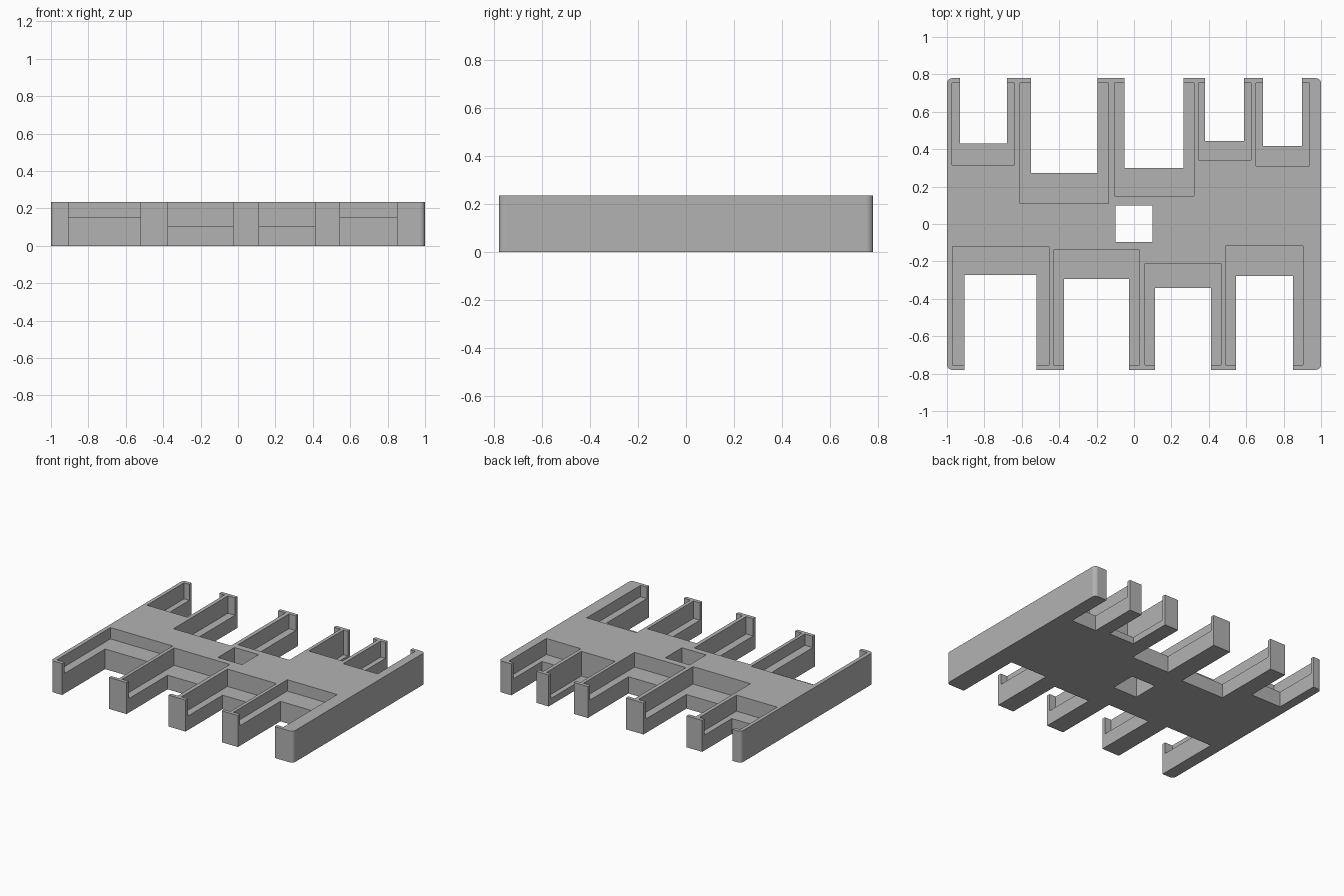
import bpy, bmesh
from mathutils import Matrix, Vector

if "Cube" in bpy.data.objects:
    bpy.data.objects.remove(bpy.data.objects["Cube"], do_unlink=True)

HALF_Y, HEIGHT, LIP_Y = 0.78, 0.235, 0.753

# One plain grey material
grey = bpy.data.materials.new("plain grey")
grey.use_nodes = True
colour = (0.45, 0.45, 0.45, 1)
grey.diffuse_color = colour
grey.node_tree.nodes["Principled BSDF"].inputs["Base Color"].default_value = colour


def add_box(bm, x0, x1, y0, y1, z0, z1):
    size = Vector((x1 - x0, abs(y1 - y0), z1 - z0))
    centre = Vector((x0 + x1, y0 + y1, z0 + z1)) / 2
    matrix = Matrix.Translation(centre) @ Matrix.Diagonal((*size, 1))
    return bmesh.ops.create_cube(bm, size=1, matrix=matrix)["verts"]


def make_object(name, bm):
    mesh = bpy.data.meshes.new(name)
    bm.to_mesh(mesh)
    bm.free()
    obj = bpy.data.objects.new(name, mesh)
    bpy.context.collection.objects.link(obj)
    mesh.materials.append(grey)
    return obj


# Solid tray with rounded upright corners
bm = bmesh.new()
add_box(bm, -1, 1, -HALF_Y, HALF_Y, 0, HEIGHT)
upright = [e for e in bm.edges if abs(e.verts[0].co.z - e.verts[1].co.z) > 0.1]
bmesh.ops.bevel(bm, geom=upright, offset=0.028, segments=5, profile=0.5, affect="EDGES")
tray = make_object("tray", bm)

# Bays: pocket left, right, inner end; slot left, right, inner end; ledge height
front_bays = [
    (-0.97, -0.455, 0.12, -0.907, -0.52, 0.273, 0.15),
    (-0.43, 0.03, 0.14, -0.375, -0.027, 0.295, 0.105),
    (0.06, 0.465, 0.21, 0.113, 0.412, 0.343, 0.105),
    (0.49, 0.903, 0.118, 0.545, 0.85, 0.278, 0.15),
]
back_bays = [
    (-0.973, -0.638, 0.315, -0.93, -0.68, 0.43, 0.115),
    (-0.61, -0.135, 0.11, -0.552, -0.195, 0.273, 0.105),
    (-0.105, 0.32, 0.15, -0.05, 0.265, 0.3, 0.125),
    (0.345, 0.625, 0.343, 0.38, 0.588, 0.445, 0.05),
    (0.652, 0.937, 0.31, 0.69, 0.897, 0.418, 0.115),
]

pockets, slots = bmesh.new(), bmesh.new()
for side, bays in ((-1, front_bays), (1, back_bays)):
    for px0, px1, py, sx0, sx1, sy, ledge in bays:
        add_box(pockets, px0, px1, side * py, side * LIP_Y, ledge, 0.4)
        add_box(slots, sx0, sx1, side * sy, side, -0.2, 0.5)

# Square hole through the middle
add_box(slots, -0.1, 0.1, -0.095, 0.1, -0.2, 0.5)

# Cut the ledged pockets, then the open slots
bpy.context.view_layer.objects.active = tray
for name, cutter_bm in (("pocket_cutter", pockets), ("slot_cutter", slots)):
    cutter = make_object(name, cutter_bm)
    cutter.hide_render = True
    mod = tray.modifiers.new(name, "BOOLEAN")
    mod.operation = "DIFFERENCE"
    mod.solver = "EXACT"
    mod.object = cutter
    bpy.ops.object.modifier_apply(modifier=mod.name)
    bpy.data.objects.remove(cutter, do_unlink=True)
